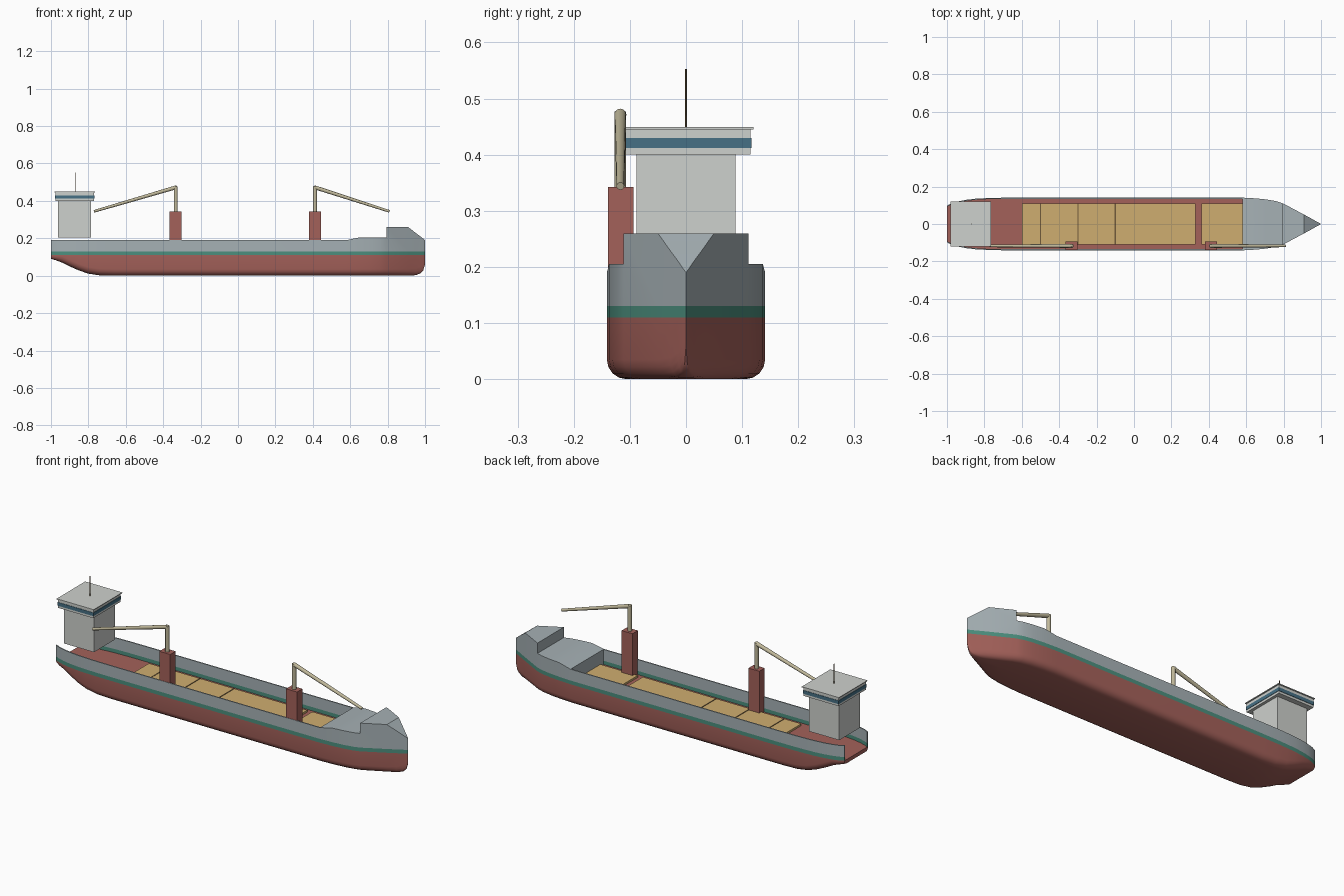
import bpy, bmesh, math
from mathutils import Vector

cube = bpy.data.objects.get("Cube")
if cube:
    bpy.data.objects.remove(cube, do_unlink=True)


def material(name, *srgb):
    mat = bpy.data.materials.new(name)
    mat.use_nodes = True
    col = [((c / 255 + 0.055) / 1.055) ** 2.4 for c in srgb] + [1]
    mat.diffuse_color = col
    mat.node_tree.nodes["Principled BSDF"].inputs["Base Color"].default_value = col
    return mat


RED = material("hull red", 164, 97, 90)
TEAL = material("waterline teal", 76, 143, 126)
GREY = material("bulwark grey", 166, 177, 181)
TAN = material("hatch tan", 207, 174, 112)
BEIGE = material("crane beige", 192, 184, 154)
WHITE = material("house white", 206, 209, 205)
BLUE = material("window blue", 70, 112, 133)
DARK = material("seam brown", 112, 90, 58)


def finish(name, bm, mats, smooth=False):
    mesh = bpy.data.meshes.new(name)
    bm.to_mesh(mesh)
    bm.free()
    for m in mats:
        mesh.materials.append(m)
    obj = bpy.data.objects.new(name, mesh)
    bpy.context.collection.objects.link(obj)
    if smooth:
        bpy.ops.object.select_all(action='DESELECT')
        obj.select_set(True)
        bpy.context.view_layer.objects.active = obj
        bpy.ops.object.shade_smooth_by_angle(angle=math.radians(32))
    return obj


def box(name, x, y, z, mat):
    bm = bmesh.new()
    bmesh.ops.create_cube(bm, size=1)
    for v in bm.verts:
        v.co = [r[0] + (c + 0.5) * (r[1] - r[0]) for c, r in zip(v.co, (x, y, z))]
    return finish(name, bm, [mat])


def rod(name, a, b, r1, r2, mat, sides=12):
    a, b = Vector(a), Vector(b)
    bm = bmesh.new()
    bmesh.ops.create_cone(bm, cap_ends=True, segments=sides, radius1=r1, radius2=r2,
                          depth=(b - a).length)
    turn = (b - a).to_track_quat('Z', 'Y')
    for v in bm.verts:
        v.co = turn @ v.co + (a + b) / 2
    return finish(name, bm, [mat], True)


# Hull: stations of x, half width, keel height, rail height, solid deck flag
LOW, HIGH, WALL = 0.11, 0.13, 0.006
stations = [
    (-1, .098, .090, .19, 0), (-.975, .111, .083, .19, 0), (-.94, .121, .070, .19, 0),
    (-.9, .129, .050, .19, 0), (-.85, .135, .028, .19, 0), (-.8, .138, .011, .19, 0),
    (-.74, .14, .002, .19, 0), (-.66, .141, 0, .19, 0), (.58, .141, 0, .19, 0),
    (.58, .141, 0, .19, 1), (.65, .137, 0, .205, 1), (.71, .131, 0, .205, 1),
    (.76, .122, 0, .205, 1), (.795, .111, 0, .205, 1), (.795, .111, 0, .26, 1),
    (.91, .050, 0, .26, 1), (.95, .028, .003, .229, 1), (.975, .014, .012, .21, 1),
    (.99, .006, .027, .198, 1), (1, 0, .06, .19, 1)]


def section(x, w, keel, top, solid):
    r = min(.035, (LOW - keel) * .8)
    rx = min(r, w * .6)
    bilge = [(w - rx * (1 - math.sin(t)), keel + r * (1 - math.cos(t)))
             for t in (math.pi / 8 * i for i in range(5))]
    wi = max(w - WALL, 0)
    outer = [(0, keel)] + bilge + [(w, LOW), (w, HIGH), (w, top)]
    inner = [(wi, z) for z in ((top,) * 3 if solid else (top, HIGH, LOW))]
    return [(x, y, z) for y, z in outer + inner + [(0, inner[-1][1])]]


bm = bmesh.new()
rings = [[bm.verts.new(p) for p in section(*s)] for s in stations]
RAIL = 8


def band(j):
    return 0 if j < 6 else 1 if j == 6 else 2


for a, b, sa, sb in zip(rings, rings[1:], stations, stations[1:]):
    for j in range(len(a) - 1):
        face = bm.faces.new((a[j], b[j], b[j + 1], a[j + 1]))
        if j < RAIL:
            face.material_index = band(j)
        elif sb[4]:
            face.material_index = 2
        else:
            face.material_index = {8: 2, 9: 2, 10: 1, 11: 0}[j]
# Open stern: low transom with the bulwark ends beside it
s = rings[0]
bm.faces.new(s[:7] + s[11:])
bm.faces.new((s[6], s[7], s[10], s[11])).material_index = 1
bm.faces.new((s[7], s[8], s[9], s[10])).material_index = 2
bmesh.ops.remove_doubles(bm, verts=bm.verts, dist=1e-5)
bmesh.ops.dissolve_degenerate(bm, edges=bm.edges, dist=1e-5)
# Mirror to the other side
geom = bm.verts[:] + bm.edges[:] + bm.faces[:]
bmesh.ops.mirror(bm, geom=geom, axis='Y', merge_dist=1e-5)
bmesh.ops.remove_doubles(bm, verts=bm.verts, dist=1e-5)
bmesh.ops.recalc_face_normals(bm, faces=bm.faces)
finish("hull", bm, [RED, TEAL, GREY], True)

# Cargo hatch covers and their seams
for i, (x0, x1) in enumerate(((-.6, .33), (.36, .58))):
    box(f"hatch_cover_{i + 1}", (x0, x1), (-.11, .11), (.105, .12), TAN)
for i, x in enumerate((-.5, -.3, -.1)):
    box(f"hatch_seam_{i + 1}", (x - .003, x + .003), (-.11, .11), (.118, .1215), DARK)

# Deck cranes along the right rail
CY = -.117
for name, x, tip in (("aft", -.333, -.77), ("fore", .412, .81)):
    box(name + "_crane_pedestal", (x - .032, x + .032), (-.139, -.094), (.105, .342), RED)
    rod(name + "_crane_post", (x, CY, .34), (x, CY, .477), .0105, .0105, BEIGE)
    rod(name + "_crane_boom", (x, CY, .472), (tip, CY, .344), .0105, .007, BEIGE)
    bm = bmesh.new()
    bmesh.ops.create_uvsphere(bm, u_segments=12, v_segments=8, radius=.0108)
    bmesh.ops.translate(bm, verts=bm.verts, vec=(x, CY, .471))
    finish(name + "_crane_joint", bm, [BEIGE], True)

# Deckhouse, bridge with window band, roof and mast
box("deckhouse", (-.962, -.785), (-.088, .088), (.205, .402), WHITE)
box("bridge", (-.977, -.77), (-.115, .115), (.4, .446), WHITE)
box("bridge_windows", (-.979, -.768), (-.117, .117), (.412, .43), BLUE)
box("bridge_roof", (-.982, -.764), (-.12, .12), (.445, .449), WHITE)
rod("mast", (-.87, 0, .447), (-.87, 0, .553), .002, .0015, DARK, 8)
